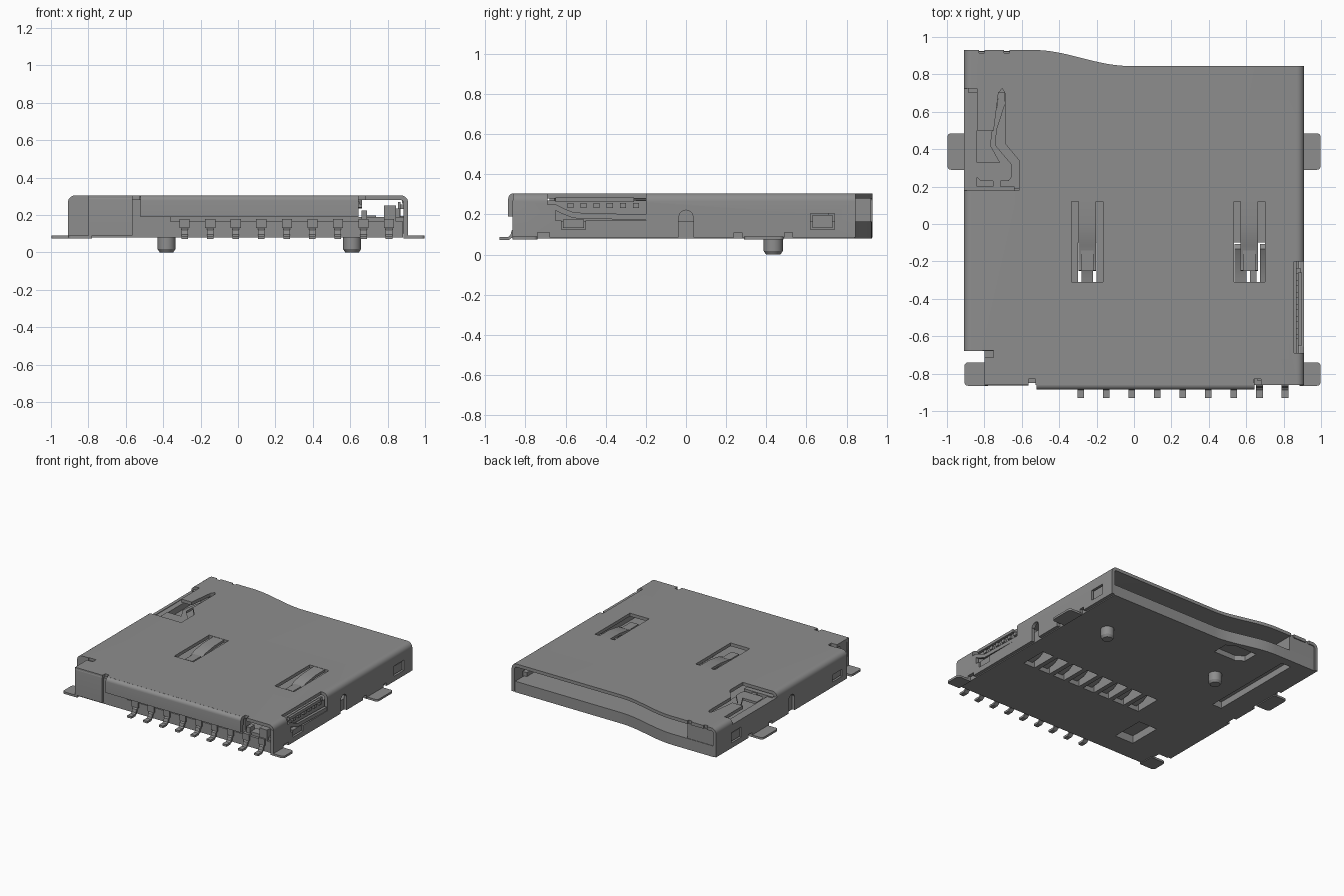
import bpy, bmesh, math
from mathutils import Vector

if "Cube" in bpy.data.objects:
    bpy.data.objects.remove(bpy.data.objects["Cube"], do_unlink=True)

grey = bpy.data.materials.new("mid_grey")
grey.use_nodes = True
grey.diffuse_color = (0.27, 0.27, 0.27, 1)
grey.node_tree.nodes["Principled BSDF"].inputs["Base Color"].default_value = (0.27, 0.27, 0.27, 1)


def finish(name, bm):
    bmesh.ops.recalc_face_normals(bm, faces=bm.faces)
    me = bpy.data.meshes.new(name)
    bm.to_mesh(me)
    bm.free()
    me.materials.append(grey)
    ob = bpy.data.objects.new(name, me)
    bpy.context.collection.objects.link(ob)
    return ob


def prism(name, pts, axis, a, b):
    """Extrude a 2D outline along an axis from a to b."""
    place = {"x": lambda p: (a, p[0], p[1]), "y": lambda p: (p[0], a, p[1]),
             "z": lambda p: (p[0], p[1], a)}[axis]
    step = Vector([(b - a) * (axis == c) for c in "xyz"])
    bm = bmesh.new()
    face = bm.faces.new([bm.verts.new(place(p)) for p in pts])
    out = bmesh.ops.extrude_face_region(bm, geom=[face])
    bmesh.ops.translate(bm, vec=step, verts=[v for v in out["geom"] if isinstance(v, bmesh.types.BMVert)])
    return finish(name, bm)


def box(name, x0, x1, y0, y1, z0, z1):
    return prism(name, [(x0, y0), (x1, y0), (x1, y1), (x0, y1)], "z", z0, z1)


def ribbon(name, path, t, x0, x1):
    """Sheet strip: a (y, z) path given thickness t, as wide as x0..x1."""
    pts = [Vector(p) for p in path]
    left, right = [], []
    for i, p in enumerate(pts):
        d = (pts[min(i + 1, len(pts) - 1)] - pts[max(i - 1, 0)]).normalized()
        n = Vector((-d.y, d.x)) * t / 2
        left.append(p + n)
        right.append(p - n)
    return prism(name, left + right[::-1], "x", x0, x1)


def cut(target, cutter):
    m = target.modifiers.new("cut", "BOOLEAN")
    m.operation, m.solver, m.object = "DIFFERENCE", "EXACT", cutter
    bpy.context.view_layer.objects.active = target
    bpy.ops.object.modifier_apply(modifier=m.name)
    bpy.data.objects.remove(cutter, do_unlink=True)


def cut_box(target, *dims):
    cut(target, box("cutter", *dims))


def arc(cx, cz, r, a0, a1, n=6):
    return [(cx + r * math.cos(math.radians(a0 + (a1 - a0) * i / n)),
             cz + r * math.sin(math.radians(a0 + (a1 - a0) * i / n))) for i in range(n + 1)]


def back_curve(inset=0.0):
    pts = []
    for i in range(15):
        t = i / 14
        pts.append((-0.53 + 0.5 * t, 0.93 - inset - 0.085 * t * t * (3 - 2 * t)))
    return pts


# Sheet metal cover: folded arch, trimmed along the curved rear edge
W, T, TOP = 0.91, 0.025, 0.305
outer = [(W, 0.085)] + arc(W - 0.04, TOP - 0.04, 0.04, 0, 90) + arc(-W + 0.04, TOP - 0.04, 0.04, 90, 180) + [(-W, 0.085)]
inner = [(-W + T, 0.085)] + arc(-W + 0.04, TOP - 0.04, 0.015, 180, 90) + arc(W - 0.04, TOP - 0.04, 0.015, 90, 0) + [(W - T, 0.085)]
cover = prism("metal_cover", outer + inner, "y", -0.862, 0.93)
cut(cover, prism("cutter", back_curve() + [(1.2, 0.845), (1.2, 1.2), (-0.53, 1.2)], "z", -0.1, 0.6))
cut_box(cover, -1.1, -0.80, -1, -0.68, 0, 0.5)      # front corner notch
cut_box(cover, -0.81, -0.75, -0.715, -0.675, 0, 0.5)

# Top openings for the two card springs and the latch
SPRINGS = (-0.25, 0.617)
for cx in SPRINGS:
    cut_box(cover, cx - 0.083, cx + 0.083, -0.31, 0.12, 0.2, 0.5)
cut(cover, prism("cutter", [(-1.1, 0.18), (-0.615, 0.18), (-0.615, 0.34), (-0.69, 0.43), (-0.69, 0.7),
                            (-0.705, 0.725), (-0.725, 0.7), (-0.75, 0.5), (-0.84, 0.5), (-0.84, 0.725),
                            (-1.1, 0.725)], "z", 0.265, 0.5))
for x in (-0.545, 0.66):                             # bend reliefs at the front edge
    cut_box(cover, x - 0.018, x + 0.018, -1, -0.83, 0.2, 0.5)
for x in (-0.815, -0.68):                            # nicks at the rear edge
    cut_box(cover, x - 0.015, x + 0.015, 0.915, 1, 0.27, 0.5)

# Side wall windows, arches and foot clearances
for s in (-1, 1):
    x0, x1 = sorted((s * 0.86, s * 1.1))
    cut_box(cover, x0, x1, 0.62, 0.74, 0.125, 0.205)
    cut_box(cover, x0, x1, -0.62, -0.50, 0.125, 0.18)
    cut(cover, prism("cutter", [(0.038, 0), (0.038, 0.19)] + arc(0, 0.185, 0.036, 10, 170) +
                     [(-0.038, 0.19), (-0.038, 0)], "x", x0, x1))
    for a, b in ((0.24, 0.28), (0.49, 0.53), (-0.74, -0.68)):
        cut_box(cover, x0, x1, a, b, 0, 0.11)
cut_box(cover, 0.855, 1.1, -0.69, -0.20, 0.25, 0.5)
cut_box(cover, 0.855, 1.1, -0.65, -0.20, 0.17, 0.26)

# Plastic floor with its curved rear lip
floor = prism("plastic_floor", [(-0.80, -0.85), (0.883, -0.85), (0.883, 0.84)] + back_curve(0.004)[::-1] +
              [(-0.883, 0.926), (-0.883, -0.68), (-0.80, -0.68)], "z", 0.08, 0.165)
PITCH = 0.1365
for i in range(8):                                   # contact windows
    x = -0.25 + i * PITCH
    cut_box(floor, x - 0.05, x + 0.05, -0.31, -0.1, 0, 0.3)
cut_box(floor, -0.72, -0.64, 0.1, 0.86, 0, 0.13)     # latch groove
cut_box(floor, -0.56, -0.40, -0.68, -0.42, 0, 0.14)  # coil window
cut(floor, prism("cutter", [(-0.17, 0.68), (-0.17, 0.8), (-0.24, 0.84), (-0.42, 0.84), (-0.42, 0.72), (-0.36, 0.68)],
                 "z", 0, 0.12))

# Locating pegs
for name, x in (("left_peg", 0.61), ("right_peg", -0.382)):
    bm = bmesh.new()
    for r1, r2, z0, z1 in ((0.036, 0.048, 0, 0.018), (0.048, 0.048, 0.018, 0.09)):
        c = bmesh.ops.create_cone(bm, cap_ends=True, segments=28, radius1=r1, radius2=r2, depth=z1 - z0)
        bmesh.ops.translate(bm, vec=(x, 0.435, (z0 + z1) / 2), verts=c["verts"])
    finish(name, bm)

# Plastic walls and slider housing
box("slider_housing", -0.884, -0.66, 0.70, 0.922, 0.16, 0.282)
box("slider_rail", -0.884, -0.64, -0.68, 0.20, 0.16, 0.27)
box("slider_bed", -0.884, -0.60, 0.19, 0.71, 0.16, 0.215)
box("notch_wall", -0.885, -0.77, -0.68, -0.655, 0.085, 0.285)
box("front_wall", -0.795, -0.36, -0.85, -0.76, 0.085, 0.282)
box("front_rail", -0.37, 0.64, -0.83, -0.76, 0.1, 0.282)
box("front_corner_rail", 0.64, 0.884, -0.83, -0.76, 0.1, 0.19)
box("front_corner_post", 0.78, 0.845, -0.85, -0.74, 0.1, 0.25)
box("front_peg", 0.66, 0.69, -0.84, -0.78, 0.15, 0.225)
box("left_inner_rail", 0.80, 0.865, -0.74, -0.1, 0.15, 0.235)

# Front flap folded down from the cover
prism("front_flap", [(-0.85, TOP)] + arc(-0.858, TOP - 0.028, 0.028, 90, 180) + [(-0.886, 0.19), (-0.858, 0.19),
                     (-0.85, 0.28)], "x", -0.52, 0.643)
prism("front_panel", [(-0.84, TOP)] + arc(-0.842, TOP - 0.022, 0.022, 90, 180) + [(-0.864, 0.09), (-0.845, 0.09),
                      (-0.84, 0.28)], "x", -0.80, -0.565)
box("left_front_strip", 0.884, 0.905, -0.864, -0.74, 0.08, 0.27)

# Solder tabs with rounded outer corners
for name, s, x0, x1, y0, y1 in (("left_tab", 1, 0.885, 0.998, 0.29, 0.485), ("right_tab", -1, 0.885, 0.998, 0.29, 0.485),
                                ("left_front_tab", 1, 0.885, 0.998, -0.865, -0.74),
                                ("right_front_tab", -1, 0.78, 0.907, -0.865, -0.74)):
    pts = [(x0, y0)] + arc(x1 - 0.02, y0 + 0.02, 0.02, -90, 0) + arc(x1 - 0.02, y1 - 0.02, 0.02, 0, 90) + [(x0, y1)]
    prism(name, [(s * x, y) for x, y in pts], "z", 0.074, 0.09)

# Contacts: soldered foot, riser with shoulders, beam under the card
for i in range(9):
    x = -0.285 + i * PITCH
    ribbon(f"contact_foot_{i + 1}", [(-0.93, 0.08), (-0.885, 0.08), (-0.868, 0.092), (-0.862, 0.115), (-0.845, 0.125),
                                     (-0.80, 0.125)], 0.016, x - 0.018, x + 0.018)
    box(f"contact_riser_{i + 1}", x - 0.027, x + 0.027, -0.862, -0.82, 0.13, 0.18)
    box(f"contact_shoulder_{i + 1}", x - 0.048, x + 0.048, -0.85, -0.82, 0.105, 0.138)
    if i < 8:
        bx = -0.25 + i * PITCH
        ribbon(f"contact_beam_{i + 1}", [(-0.33, 0.12), (-0.24, 0.13), (-0.13, 0.19), (-0.11, 0.18)], 0.014,
               bx - 0.032, bx + 0.032)

# Card springs bent down from the cover
for name, cx in zip(("right_spring", "left_spring"), SPRINGS):
    ribbon(name, [(0.125, 0.293), (0.0, 0.291), (-0.11, 0.275), (-0.18, 0.245), (-0.25, 0.25)], 0.02,
           cx - 0.047, cx + 0.047)
    box(name + "_tip", cx - 0.033, cx + 0.033, -0.25, -0.12, 0.26, 0.272)

# Latch: leaf spring arm with its cross plate
prism("latch_arm", [(-0.84, 0.25), (-0.82, 0.23), (-0.67, 0.23), (-0.655, 0.25), (-0.655, 0.32), (-0.74, 0.42),
                    (-0.735, 0.5), (-0.69, 0.64), (-0.695, 0.72), (-0.725, 0.72), (-0.73, 0.64), (-0.76, 0.5),
                    (-0.77, 0.42), (-0.72, 0.33), (-0.84, 0.33)], "z", 0.25, 0.268)
box("latch_stem", -0.755, -0.715, 0.17, 0.25, 0.21, 0.262)
box("latch_rail", -0.884, -0.84, 0.18, 0.72, 0.20, 0.262)

# Side switch spring: slim bars in the left opening, with ridges
box("switch_upper_bar", 0.878, 0.898, -0.65, -0.26, 0.262, 0.284)
ribbon("switch_lower_bar", [(-0.66, 0.24), (-0.61, 0.215), (-0.56, 0.195), (-0.20, 0.185)], 0.028, 0.885, 0.908)
box("switch_back_plate", 0.855, 0.87, -0.69, -0.20, 0.16, 0.27)
for i in range(6):
    box(f"switch_ridge_{i + 1}", 0.868, 0.89, -0.59 + i * 0.065, -0.56 + i * 0.065, 0.232, 0.256)

# Retaining bumps filling the side windows
for side, s in (("left", 1), ("right", -1)):
    for tag, y0, y1, z1 in (("rear", 0.63, 0.73, 0.196), ("front", -0.612, -0.508, 0.174)):
        x0, x1 = sorted((s * 0.86, s * 0.902))
        box(f"{side}_{tag}_bump", x0, x1, y0, y1, 0.132, z1)

# Smooth the bends, keep the folds sharp
bpy.ops.object.select_all(action="DESELECT")
for ob in bpy.context.scene.objects:
    if ob.type == "MESH":
        ob.select_set(True)
        bpy.context.view_layer.objects.active = ob
bpy.ops.object.shade_smooth_by_angle(angle=math.radians(30))
